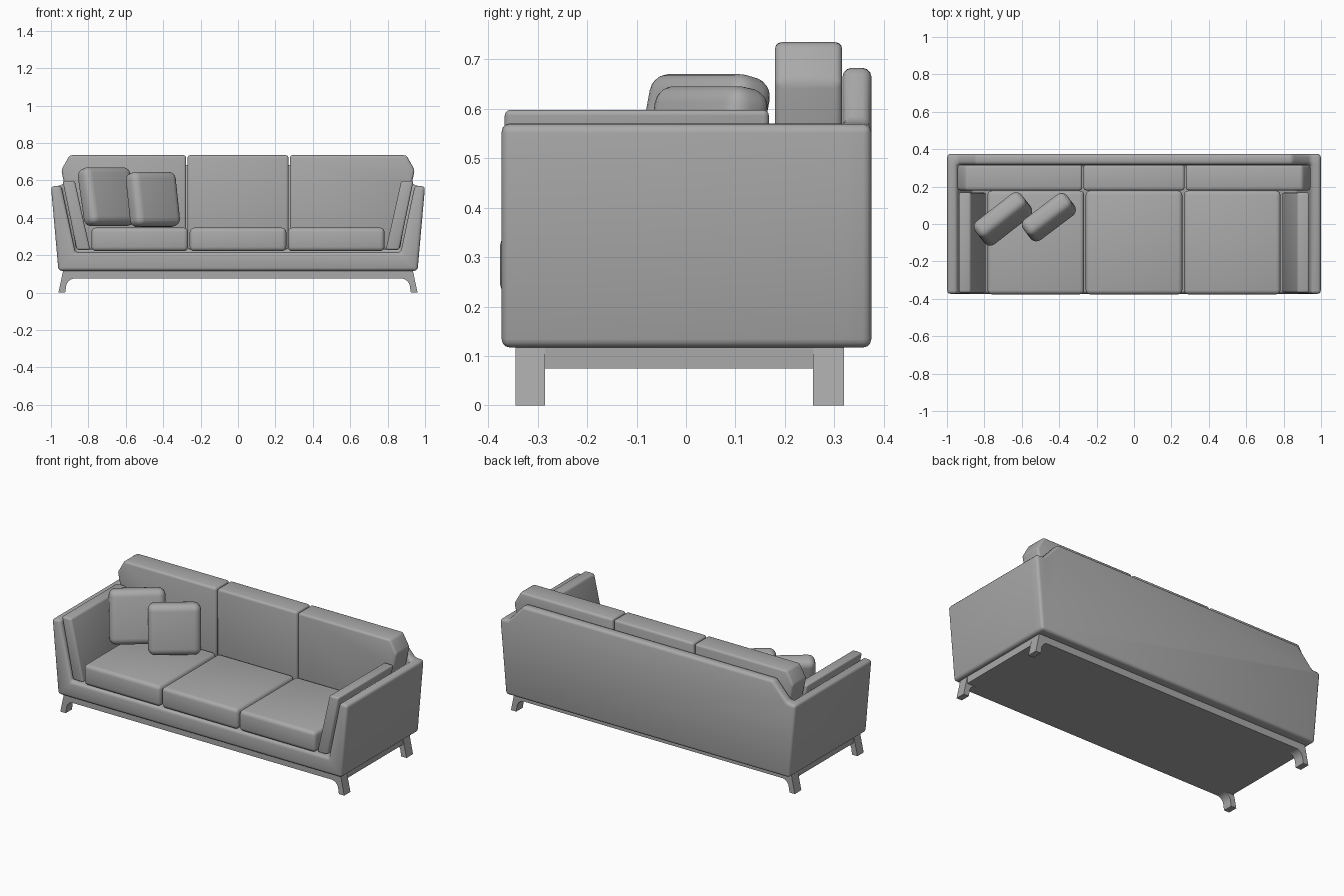
import bpy, bmesh, math
from mathutils import Matrix

cube = bpy.data.objects.get("Cube")
if cube:
    bpy.data.objects.remove(cube, do_unlink=True)


def material(name, rgb):
    mat = bpy.data.materials.new(name)
    mat.use_nodes = True
    mat.diffuse_color = (*rgb, 1)
    mat.node_tree.nodes["Principled BSDF"].inputs["Base Color"].default_value = (*rgb, 1)
    return mat


GREY = material("grey_fabric", (0.4, 0.4, 0.4))


def finish(name, bm, bevel=0, segments=3):
    """Turn a bmesh into a softly bevelled, smooth shaded object."""
    bmesh.ops.recalc_face_normals(bm, faces=bm.faces)
    mesh = bpy.data.meshes.new(name)
    bm.to_mesh(mesh)
    bm.free()
    mesh.materials.append(GREY)
    obj = bpy.data.objects.new(name, mesh)
    bpy.context.collection.objects.link(obj)
    bpy.ops.object.select_all(action="DESELECT")
    obj.select_set(True)
    bpy.context.view_layer.objects.active = obj
    if bevel:
        mod = obj.modifiers.new("soft_edges", "BEVEL")
        mod.width, mod.segments = bevel, segments
        mod.limit_method = "ANGLE"
        mod.angle_limit = math.radians(20)
        bpy.ops.object.modifier_apply(modifier=mod.name)
    bpy.ops.object.shade_smooth_by_angle(angle=math.radians(35))
    return obj


def prism(name, outline, y0, y1, bevel=0, segments=3):
    """Extrude an (x, z) outline from y0 to y1."""
    bm = bmesh.new()
    face = bm.faces.new([bm.verts.new((x, y0, z)) for x, z in outline])
    new = bmesh.ops.extrude_face_region(bm, geom=[face])["geom"]
    moved = [v for v in new if isinstance(v, bmesh.types.BMVert)]
    bmesh.ops.translate(bm, verts=moved, vec=(0, y1 - y0, 0))
    if not any(f.is_valid and all(abs(v.co.y - y0) < 1e-6 for v in f.verts) for f in bm.faces):
        bm.faces.new([v for v in bm.verts if abs(v.co.y - y0) < 1e-6])
    return finish(name, bm, bevel, segments)


def mirrored(points):
    return [(-x, z) for x, z in reversed(points)]


def rect(x0, x1, z0, z1):
    return [(x0, z0), (x1, z0), (x1, z1), (x0, z1)]


# Shell: splayed arms, floor and raised back in one body
bm = bmesh.new()
outer = [(1.0, 0.568), (0.96, 0.117)]
inner = [(0.87, 0.215), (0.945, 0.572)]
peak = [(0.845, 0.683)]


def ring(points, y):
    return [bm.verts.new((x, y, z)) for x, z in points]


u_shape = outer + mirrored(outer) + mirrored(inner) + inner
u_shape = outer + mirrored(outer) + [(-x, z) for x, z in reversed(inner)] + inner
front, mid = ring(u_shape, -0.373), ring(u_shape, 0.317)
mid_peak = ring(mirrored(peak) + peak, 0.317)
back_loop = mid[:5] + mid_peak + mid[7:]
back = [bm.verts.new((v.co.x, 0.375, v.co.z)) for v in back_loop]
bm.faces.new(front)
bm.faces.new(mid[4:] + mid_peak[::-1])
bm.faces.new(back)
for a, b in ((front, mid), (back_loop, back)):
    for i in range(len(a)):
        j = (i + 1) % len(a)
        bm.faces.new((a[i], a[j], b[j], b[i]))
finish("sofa_shell", bm, 0.017)

# Base slab and splayed feet with curved brackets
prism("base_slab", rect(-0.935, 0.935, 0.075, 0.12), -0.345, 0.32)
bracket = [(0.87 + 0.05 * math.sin(t), 0.026 + 0.05 * math.cos(t))
           for t in (math.radians(a) for a in range(0, 91, 15))]
foot = [(0.935, 0.118), (0.87, 0.118)] + bracket + [(0.924, 0), (0.96, 0)]
for side, shape in (("left", foot), ("right", mirrored(foot))):
    prism(side + "_front_foot", shape, -0.345, -0.285)
    prism(side + "_back_foot", shape, 0.257, 0.32)

# Seat cushions
for name, x in (("right", -0.525), ("middle", 0), ("left", 0.525)):
    prism(name + "_seat_cushion", rect(x - 0.258, x + 0.258, 0.222, 0.347), -0.376, 0.178, 0.022)

# Back cushions, the outer two clipped at the top corner
prism("middle_back_cushion", rect(-0.27, 0.27, 0.23, 0.735), 0.18, 0.316, 0.014)
side_back = [(0.277, 0.23), (0.865, 0.23), (0.927, 0.575), (0.945, 0.655), (0.9, 0.735), (0.277, 0.735)]
arm_pad = [(0.79, 0.228), (0.862, 0.228), (0.938, 0.598), (0.873, 0.598)]
for side, flip in (("left", list), ("right", mirrored)):
    prism(side + "_back_cushion", flip(side_back), 0.18, 0.316, 0.014)
    prism(side + "_arm_cushion", flip(arm_pad), -0.367, 0.168, 0.012)

# Loose pillows, turned and leaning back
for name, size, centre, turn, lean in (
        ("outer_pillow", 0.315, (-0.7, 0.027, 0.513), 38, 13),
        ("inner_pillow", 0.295, (-0.455, 0.036, 0.498), 37, 10)):
    bm = bmesh.new()
    bmesh.ops.create_cube(bm, size=1)
    bmesh.ops.scale(bm, vec=(size, 0.105, size), verts=bm.verts)
    pillow = finish(name, bm, 0.04, 5)
    pillow.matrix_world = (Matrix.Translation(centre) @ Matrix.Rotation(math.radians(turn), 4, "Z")
                           @ Matrix.Rotation(math.radians(-lean), 4, "X"))
